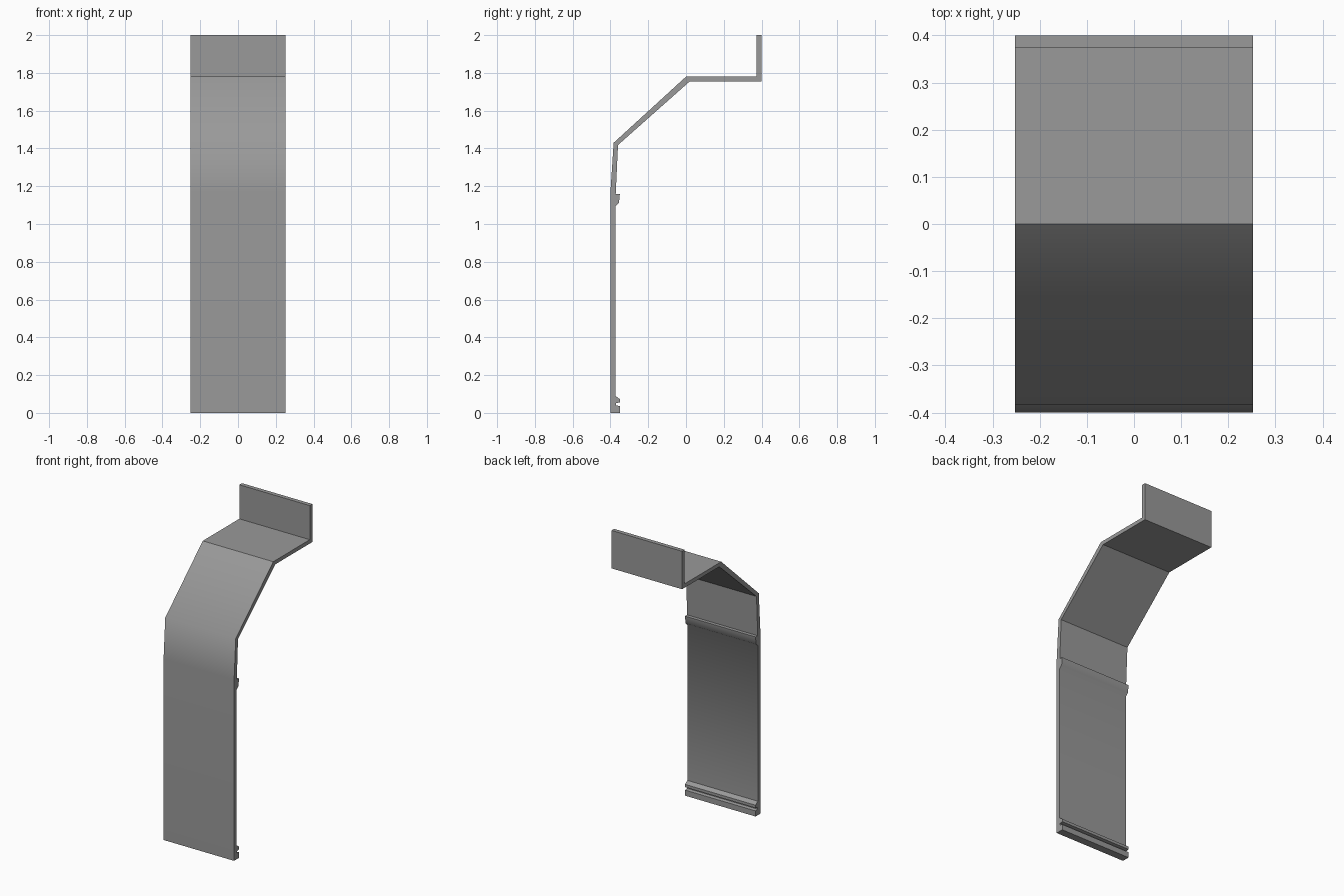
import bpy, bmesh, math

if "Cube" in bpy.data.objects:
    bpy.data.objects.remove(bpy.data.objects["Cube"])

HALF_WIDTH = 0.252

# Side profile (y, z): outer skin going up, then inner skin going down
outer = [(-0.4, 0), (-0.4, 1.17), (-0.383, 1.43), (0, 1.78), (0.373, 1.78), (0.373, 2)]
inner = [(0.4, 2), (0.4, 1.755), (0.02, 1.755), (-0.36, 1.418), (-0.372, 1.16)]
upper_lip = [(-0.35, 1.16), (-0.355, 1.112), (-0.373, 1.095)]
bottom_ribs = [(-0.373, 0.09), (-0.35, 0.073), (-0.35, 0.055), (-0.37, 0.052),
               (-0.37, 0.04), (-0.35, 0.036), (-0.35, 0)]
profile = outer + inner + upper_lip + bottom_ribs

# Extrude the profile across the width
bm = bmesh.new()
face = bm.faces.new([bm.verts.new((-HALF_WIDTH, y, z)) for y, z in profile])
ext = bmesh.ops.extrude_face_region(bm, geom=[face], use_keep_orig=True)
for v in ext["geom"]:
    if isinstance(v, bmesh.types.BMVert):
        v.co.x = HALF_WIDTH
bmesh.ops.recalc_face_normals(bm, faces=bm.faces)

# Smooth the gentle bends, the outer knee and the underside of the upper lip
SOFT_HEIGHTS = (1.43, 1.112, 1.095)
for f in bm.faces:
    f.smooth = True
for e in bm.edges:
    soft = any(all(abs(v.co.z - z) < 1e-4 for v in e.verts) for z in SOFT_HEIGHTS)
    e.smooth = soft or e.calc_face_angle(math.pi) < math.radians(30)

mesh = bpy.data.meshes.new("bent_panel")
bm.to_mesh(mesh)
bm.free()

# Dark grey finish
grey = bpy.data.materials.new("dark_grey")
grey.diffuse_color = (0.32, 0.32, 0.32, 1)
grey.use_nodes = True
grey.node_tree.nodes["Principled BSDF"].inputs["Base Color"].default_value = grey.diffuse_color
mesh.materials.append(grey)
bpy.context.collection.objects.link(bpy.data.objects.new("bent_panel", mesh))
